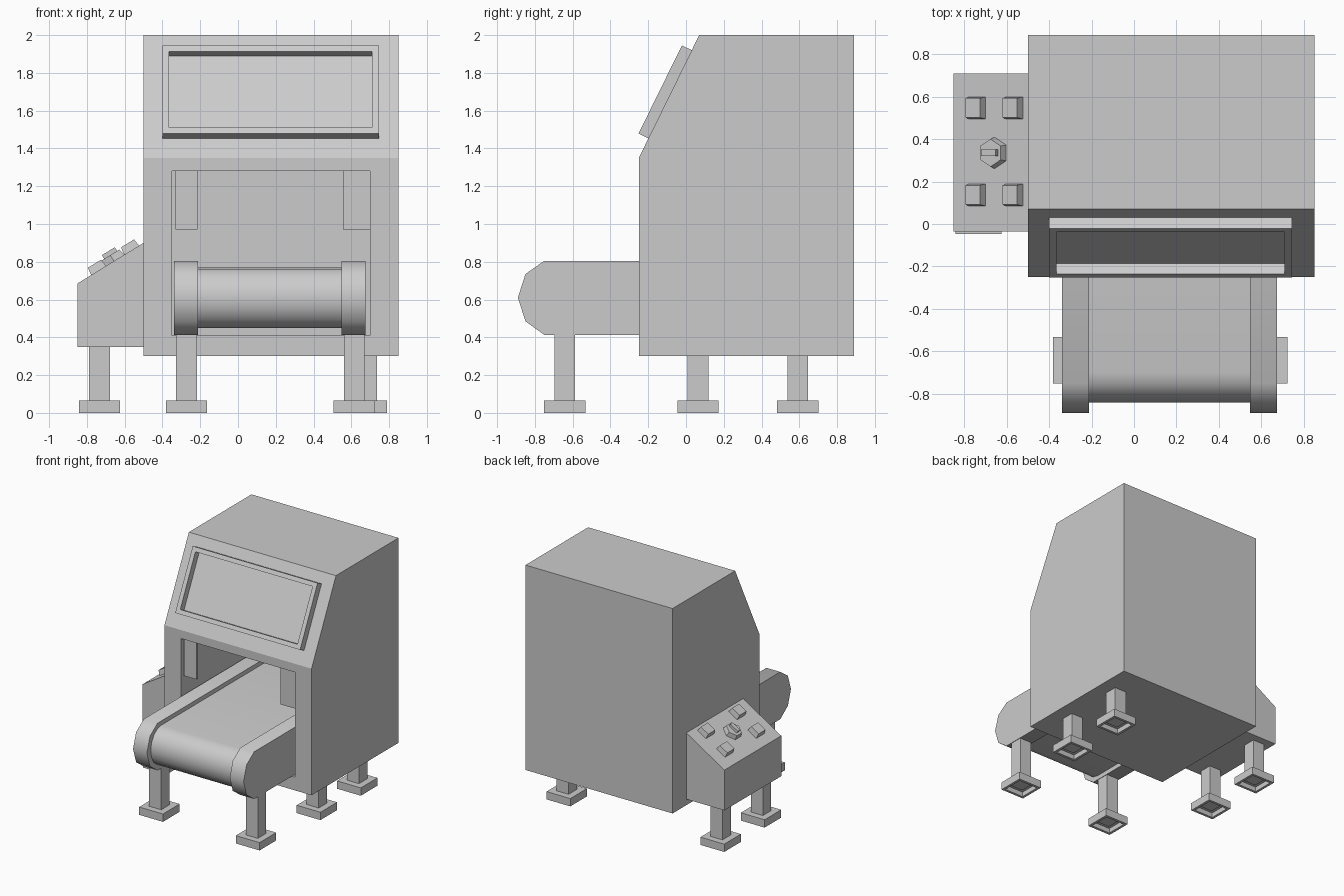
import bpy, bmesh, math
from mathutils import Vector, Matrix

if "Cube" in bpy.data.objects:
    bpy.data.objects.remove(bpy.data.objects["Cube"])


def finish(name, bm, smooth=False):
    bmesh.ops.recalc_face_normals(bm, faces=bm.faces)
    me = bpy.data.meshes.new(name)
    bm.to_mesh(me)
    bm.free()
    ob = bpy.data.objects.new(name, me)
    bpy.context.collection.objects.link(ob)
    if smooth:
        bpy.ops.object.select_all(action='DESELECT')
        ob.select_set(True)
        bpy.context.view_layer.objects.active = ob
        bpy.ops.object.shade_smooth_by_angle(angle=math.radians(60))
    return ob


def box_bm(lo, hi):
    bm = bmesh.new()
    bmesh.ops.create_cube(bm, size=1)
    lo, hi = Vector(lo), Vector(hi)
    for v in bm.verts:
        v.co = (lo + hi) / 2 + v.co * (hi - lo)
    return bm


def prism_bm(points, offset):
    """Extrude a planar profile along an offset vector."""
    bm = bmesh.new()
    face = bm.faces.new([bm.verts.new(p) for p in points])
    ext = bmesh.ops.extrude_face_region(bm, geom=[face])['geom']
    bmesh.ops.translate(bm, vec=offset, verts=[v for v in ext if isinstance(v, bmesh.types.BMVert)])
    # the extrusion may drop or keep the start cap; make sure it is closed
    bmesh.ops.holes_fill(bm, edges=[e for e in bm.edges if e.is_boundary], sides=0)
    bmesh.ops.recalc_face_normals(bm, faces=bm.faces)
    return bm


def recess(bm, direction, margin, depth, bounds=None):
    """Inset the face pointing along direction and push it inwards."""
    d = Vector(direction)
    bm.normal_update()
    f = max(bm.faces, key=lambda f: f.normal.dot(d))
    bmesh.ops.inset_individual(bm, faces=[f], thickness=margin)
    if bounds:
        mid = f.calc_center_median()
        x0, x1, z0, z1 = bounds
        for v in f.verts:
            v.co.x = x0 if v.co.x < mid.x else x1
            v.co.z = z0 if v.co.z < mid.z else z1
    f = bmesh.ops.extrude_discrete_faces(bm, faces=[f])['faces'][0]
    bmesh.ops.translate(bm, vec=-d * depth, verts=f.verts)


# Main cabinet with a sloped front and a deep tunnel
side = [(-.25, .3), (.89, .3), (.89, 2), (.07, 2), (-.25, 1.35)]
bm = prism_bm([(-.5, y, z) for y, z in side], (1.35, 0, 0))
recess(bm, (0, -1, 0), .1, 1.08, (-.35, .7, .41, 1.28))
finish('cabinet', bm)

# Raised window frame on the slope
bm = box_bm((-.573, -.26, -.005), (.573, .26, .055))
recess(bm, (0, 0, 1), .05, .055)
bm.transform(Matrix.Translation((.1725, -.087, 1.688)) @ Matrix.Rotation(math.atan2(.65, .32), 4, 'X'))
finish('window_frame', bm)

# Hanging flaps in the tunnel mouth
for name, x0, x1 in (('flap_left', -.33, -.215), ('flap_right', .555, .7)):
    finish(name, box_bm((x0, -.235, .97), (x1, -.215, 1.28)))

# Conveyor side rails and belt
rail = [(.8, .805), (-.75, .805), (-.85, .735), (-.89, .61), (-.85, .485), (-.75, .413), (.8, .413)]
for name, x0 in (('rail_left', -.34), ('rail_right', .547)):
    finish(name, prism_bm([(x0, y, z) for y, z in rail], (.127, 0, 0)), True)
belt = [(.8, .77)]
belt += [(-.70 - .14 * math.sin(a), .61 + .16 * math.cos(a))
         for a in (math.pi * i / 8 for i in range(9))]
belt += [(.8, .45)]
finish('belt', prism_bm([(-.215, y, z) for y, z in belt], (.764, 0, 0)), True)

# Control box on the left with a sloped top
cs = [(-.85, .35), (-.5, .35), (-.5, .9), (-.85, .685)]
finish('control_box', prism_bm([(x, -.035, z) for x, z in cs], (0, .745, 0)))
tilt = math.atan2(.215, .35)


def panel(x, y):
    z = .685 + (x + .85) * math.tan(tilt)
    return Matrix.Translation((x, y, z)) @ Matrix.Rotation(-tilt, 4, 'Y')


# Tapered push buttons
for x in (-.738, -.563):
    for y in (.137, .547):
        bm = box_bm((-.047, -.053, -.005), (.047, .053, .042))
        for v in bm.verts:
            if v.co.z > 0:
                v.co.x *= .86
                v.co.y *= .86
        bm.transform(panel(x, y))
        finish('push_button', bm)

# Hexagonal knob with a grip
bm = bmesh.new()
bmesh.ops.create_cone(bm, cap_ends=True, segments=6, radius1=.075, radius2=.065, depth=.04,
                      matrix=Matrix.Translation((0, 0, .017)))
bm.verts.ensure_lookup_table()
if max(v.co.x for v in bm.verts) > .07:
    bm.transform(Matrix.Rotation(math.pi / 6, 4, 'Z'))
bm.transform(panel(-.657, .335))
finish('knob', bm)
bm = box_bm((-.04, -.015, .03), (.04, .015, .06))
bm.transform(panel(-.655, .335))
finish('knob_grip', bm)

# Legs with hollow feet
legs = [('conveyor_leg', -.272, -.642, .42), ('conveyor_leg', .615, -.642, .42),
        ('cabinet_leg', .68, .063, .31), ('cabinet_leg', .68, .592, .31),
        ('control_box_leg', -.733, .063, .36), ('control_box_leg', -.733, .592, .36)]
for name, x, y, top in legs:
    finish(name, box_bm((x - .055, y - .055, .03), (x + .055, y + .055, top)))
    bm = box_bm((x - .109, y - .109, 0), (x + .109, y + .109, .065))
    recess(bm, (0, 0, -1), .03, .04)
    finish(name.replace('leg', 'foot'), bm)
